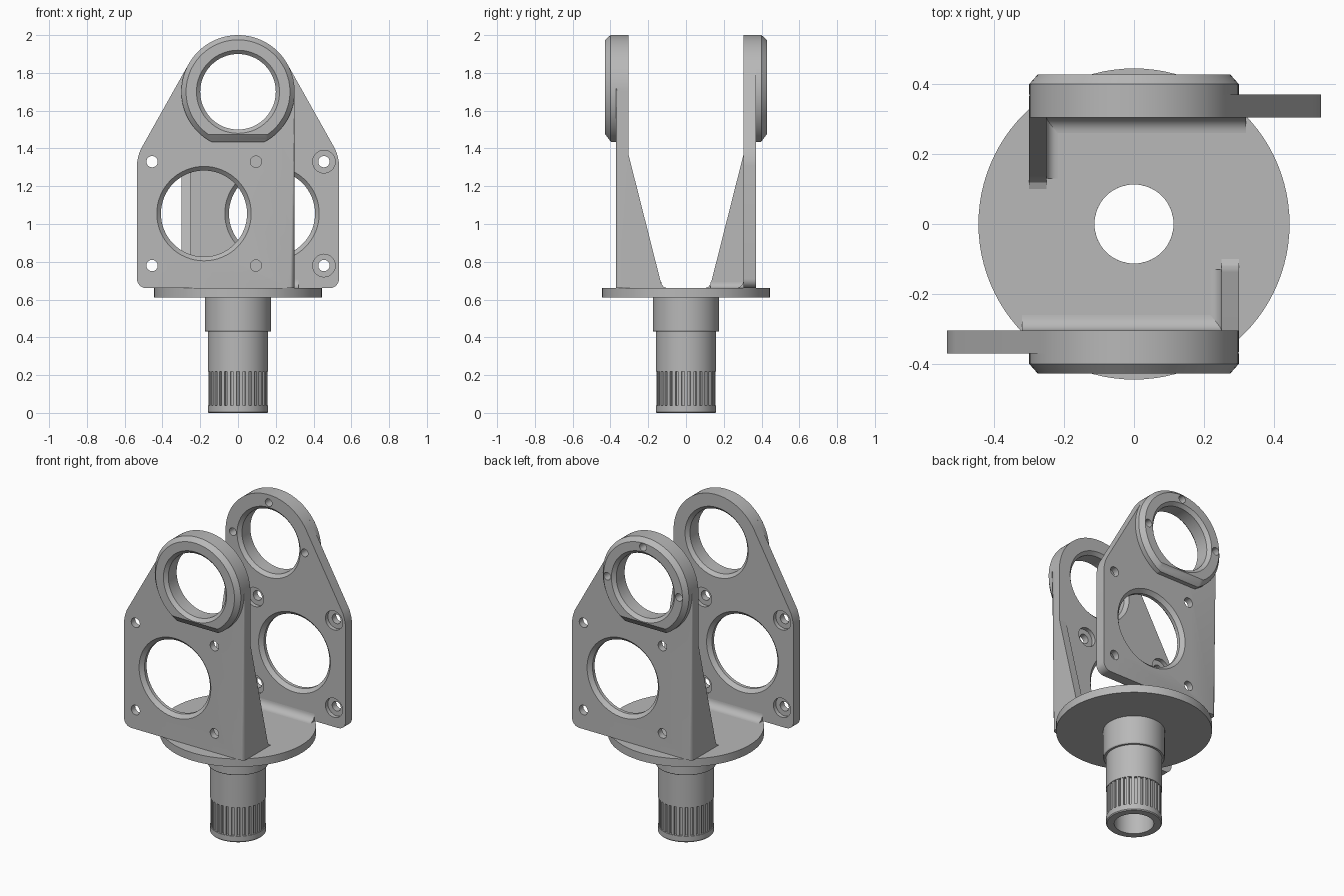
import bpy, bmesh
from math import sin, cos, pi
from mathutils import Matrix, Vector

cube = bpy.data.objects.get("Cube")
if cube:
    bpy.data.objects.remove(cube, do_unlink=True)

steel = bpy.data.materials.new("machined grey")
steel.use_nodes = True
GREY = (0.48, 0.48, 0.48, 1)
steel.diffuse_color = GREY
steel.node_tree.nodes["Principled BSDF"].inputs["Base Color"].default_value = GREY

HALF_TURN = Matrix.Rotation(pi, 4, 'Z')
FACE_FRONT = Matrix.Rotation(pi / 2, 4, 'X')   # turns +z into -y
INNER, OUTER, BOSS = 0.305, 0.37, 0.428        # distances of the arm layers from the centre
EYE_Z, EYE_R, FLOOR = 1.7, 0.3, 0.66
parts = []


def make(name, bm):
    bmesh.ops.recalc_face_normals(bm, faces=bm.faces)
    mesh = bpy.data.meshes.new(name)
    bm.to_mesh(mesh)
    bm.free()
    mesh.materials.append(steel)
    ob = bpy.data.objects.new(name, mesh)
    bpy.context.collection.objects.link(ob)
    return ob


def add_lathe(bm, profile, matrix=Matrix(), closed=False, steps=64):
    """Turn a (radius, height) profile around z, then place it."""
    tmp = bmesh.new()
    vs = [tmp.verts.new((r, 0, h)) for r, h in profile]
    pairs = list(zip(vs, vs[1:])) + ([(vs[-1], vs[0])] if closed else [])
    es = [tmp.edges.new(p) for p in pairs]
    bmesh.ops.spin(tmp, geom=vs + es, cent=(0, 0, 0), axis=(0, 0, 1),
                   angle=2 * pi, steps=steps, use_merge=True)
    bmesh.ops.remove_doubles(tmp, verts=tmp.verts, dist=1e-5)
    bmesh.ops.recalc_face_normals(tmp, faces=tmp.faces)
    tmp.transform(matrix)
    mesh = bpy.data.meshes.new("tmp")
    tmp.to_mesh(mesh)
    tmp.free()
    bm.from_mesh(mesh)
    bpy.data.meshes.remove(mesh)


def prism(points, depth):
    """Extrude a closed outline of 3D points."""
    bm = bmesh.new()
    face = bm.faces.new([bm.verts.new(p) for p in points])
    geom = bmesh.ops.extrude_face_region(bm, geom=[face])["geom"]
    bmesh.ops.translate(bm, vec=depth, verts=[g for g in geom if isinstance(g, bmesh.types.BMVert)])
    bmesh.ops.recalc_face_normals(bm, faces=bm.faces)
    return bm


def round_edge(bm, point, direction, radius):
    """Round the edge through a point that runs along a direction."""
    p, d = Vector(point), Vector(direction)
    edges = [e for e in bm.edges
             if abs((e.verts[1].co - e.verts[0].co).normalized().dot(d)) > 0.999
             and any((v.co - p).length < 0.01 for v in e.verts)]
    bmesh.ops.bevel(bm, geom=edges, offset=radius, segments=6, profile=0.5, affect='EDGES')


def cut(ob, cutter_bm):
    cutter = make("cutter", cutter_bm)
    cutter.hide_render = True
    mod = ob.modifiers.new("cut", 'BOOLEAN')
    mod.operation, mod.solver, mod.object = 'DIFFERENCE', 'EXACT', cutter
    bpy.context.view_layer.objects.active = ob
    bpy.ops.object.modifier_apply(modifier=mod.name)
    bpy.data.objects.remove(cutter, do_unlink=True)


def at(x, z):
    return Matrix.Translation((x, 0, z)) @ FACE_FRONT


def chamfered_hole(bm, x, z, r, c, near, far):
    add_lathe(bm, [(0, near - 0.02), (r + c + 0.02, near - 0.02), (r, near + c),
                   (r, far - c), (r + c + 0.02, far + 0.02), (0, far + 0.02)], at(x, z))


def eye_cutter(pinned):
    bm = bmesh.new()
    chamfered_hole(bm, 0, EYE_Z, 0.2, 0.02, INNER, BOSS)
    if pinned:
        for a in (0, pi / 2, pi):
            add_lathe(bm, [(0, 0.2), (0.024, 0.2), (0.024, 0.5), (0, 0.5)],
                      at(0.25 * cos(a), EYE_Z + 0.25 * sin(a)), steps=20)
    return bm


def arm_plate():
    # square lower corner, slanted shoulder, then the arc round the eye
    outline = [(0.3, FLOOR), (-0.535, FLOOR), (-0.535, 1.36)]
    start, n = 150.6 * pi / 180, 36
    outline += [(EYE_R * cos(start * (1 - i / n)), EYE_Z + EYE_R * sin(start * (1 - i / n)))
                for i in range(n + 1)]
    bm = prism([(x, -INNER, z) for x, z in outline], (0, INNER - OUTER, 0))
    round_edge(bm, (-0.535, -OUTER, FLOOR), (0, 1, 0), 0.05)
    round_edge(bm, (-0.535, -OUTER, 1.36), (0, 1, 0), 0.05)
    round_edge(bm, (0.3, -OUTER, FLOOR), (0, 0, 1), 0.025)
    return bm


def plate_holes():
    bm = bmesh.new()
    chamfered_hole(bm, -0.18, 1.055, 0.228, 0.022, INNER, OUTER)
    for x in (-0.455, 0.095):
        for z in (0.78, 1.33):
            add_lathe(bm, [(0, 0.25), (0.06, 0.25), (0.06, INNER + 0.025), (0.03, INNER + 0.025),
                           (0.03, 0.45), (0, 0.45)], at(x, z), steps=28)
    return bm


def boss():
    bm = bmesh.new()
    add_lathe(bm, [(0, OUTER), (EYE_R, OUTER), (EYE_R, BOSS - 0.028),
                   (EYE_R - 0.025, BOSS), (0, BOSS)], at(0, EYE_Z), steps=86)
    # flat underside and its chamfer
    for co, no in (((0, 0, 1.435), (0, 0, -1)),
                   ((0, -BOSS, 1.475), (0, -0.8, -0.6))):
        cutline = bmesh.ops.bisect_plane(bm, geom=bm.verts[:] + bm.edges[:] + bm.faces[:],
                                         plane_co=co, plane_no=no, clear_outer=True)["geom_cut"]
        bmesh.ops.holes_fill(bm, edges=[g for g in cutline if isinstance(g, bmesh.types.BMEdge)])
    return bm


def fillet(radius):
    arc = [(radius * (1 - sin(t)), radius * (1 - cos(t)))
           for t in (pi / 2 * i / 8 for i in range(9))]
    return [(0, 0)] + arc


# Two arms, half a turn apart
for side, turn in (("front", Matrix()), ("back", HALF_TURN)):
    pinned = side == "back"
    plate = make(side + "_arm_plate", arm_plate())
    cut(plate, plate_holes())
    cut(plate, eye_cutter(pinned))
    ring = make(side + "_bearing_boss", boss())
    cut(ring, eye_cutter(pinned))
    rib_outline = [(-INNER, FLOOR), (-0.1, FLOOR), (-0.118, 0.667), (-0.13, 0.682),
                   (-0.138, 0.71), (-INNER, 1.37)]
    rib = make(side + "_rib", prism([(0.25, y, z) for y, z in rib_outline], (0.05, 0, 0)))
    foot = make(side + "_plate_fillet",
                prism([(-0.32, -INNER + a, FLOOR + b) for a, b in fillet(0.045)], (0.57, 0, 0)))
    rib_foot = make(side + "_rib_fillet",
                    prism([(0.25 - a, -INNER, FLOOR + b) for a, b in fillet(0.032)], (0, 0.175, 0)))
    for ob in (plate, ring, rib, foot, rib_foot):
        ob.data.transform(turn)
        parts.append(ob)

# Round base flange and hollow stepped shaft
BORE = 0.113
bm = bmesh.new()
add_lathe(bm, [(BORE, 0.61), (0.445, 0.61), (0.445, FLOOR), (BORE, FLOOR)], closed=True, steps=96)
parts.append(make("base_flange", bm))
bm = bmesh.new()
add_lathe(bm, [(BORE, 0), (0.155, 0), (0.16, 0.006), (0.16, 0.04), (0.144, 0.04), (0.144, 0.22),
               (0.16, 0.22), (0.16, 0.43), (0.172, 0.43), (0.176, 0.436), (0.176, 0.61),
               (BORE, 0.61)], closed=True)
parts.append(make("hollow_shaft", bm))

# Spline teeth around the lower shaft
bm = bmesh.new()
TEETH = 30
for i in range(TEETH):
    place = (Matrix.Rotation(2 * pi * i / TEETH, 4, 'Z') @ Matrix.Translation((0.149, 0, 0.13))
             @ Matrix.Diagonal((0.016, 0.018, 0.18, 1)))
    bmesh.ops.create_cube(bm, size=1, matrix=place)
parts.append(make("spline_teeth", bm))

# Smooth the round surfaces and keep the machined edges crisp
bpy.ops.object.select_all(action='DESELECT')
for ob in parts:
    ob.select_set(True)
bpy.context.view_layer.objects.active = parts[0]
bpy.ops.object.shade_smooth_by_angle(angle=pi / 7)
